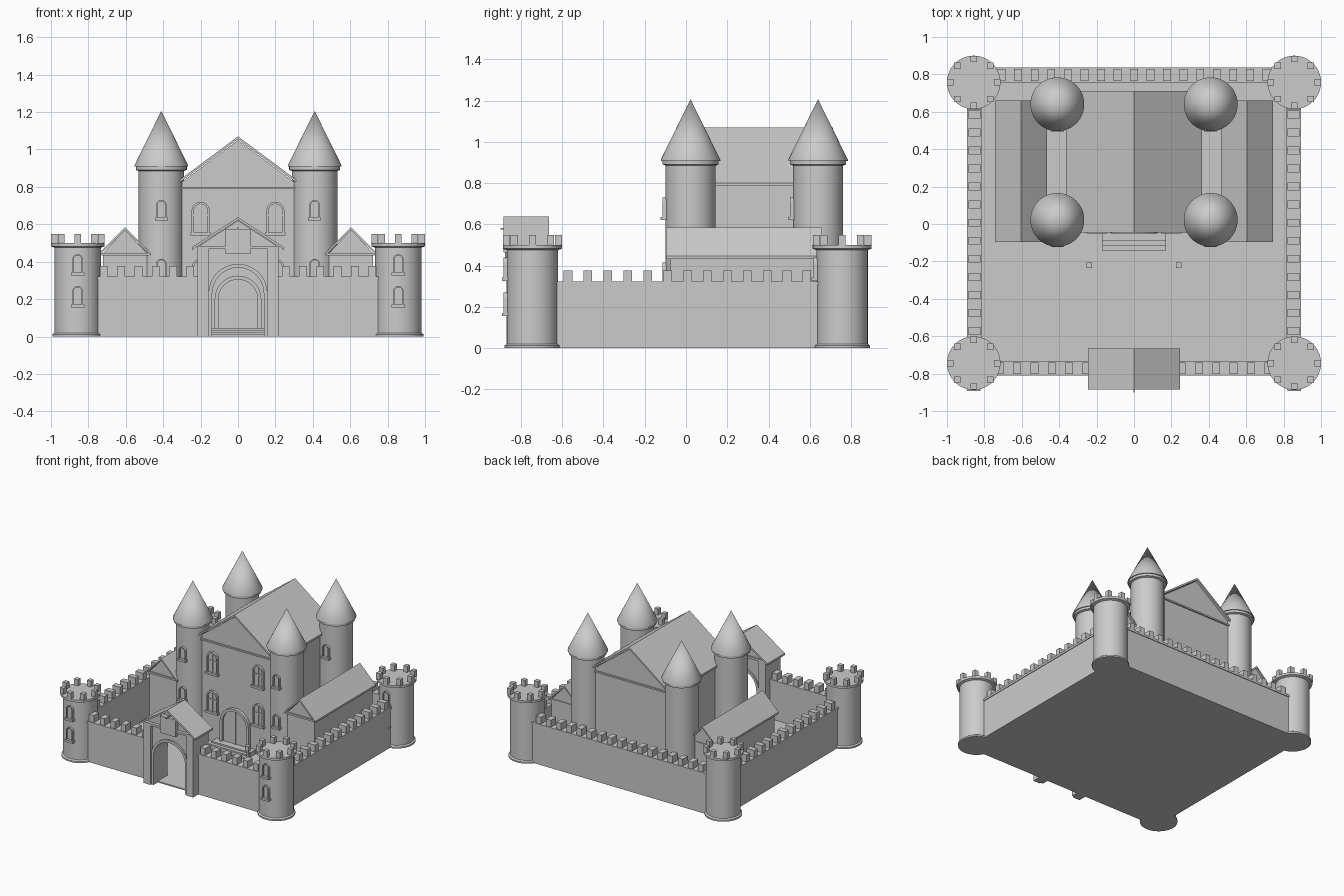
import bpy, bmesh
from math import cos, sin, pi, radians

if "Cube" in bpy.data.objects:
    bpy.data.objects.remove(bpy.data.objects["Cube"])

stone = bpy.data.materials.new("stone_grey")
stone.use_nodes = True
GREY = (0.6, 0.6, 0.6, 1)
stone.diffuse_color = GREY
stone.node_tree.nodes["Principled BSDF"].inputs["Base Color"].default_value = GREY


def finish(name, bm, smooth=False):
    bmesh.ops.recalc_face_normals(bm, faces=bm.faces)
    mesh = bpy.data.meshes.new(name)
    bm.to_mesh(mesh)
    bm.free()
    mesh.materials.append(stone)
    obj = bpy.data.objects.new(name, mesh)
    bpy.context.scene.collection.objects.link(obj)
    if smooth:
        bpy.ops.object.select_all(action='DESELECT')
        obj.select_set(True)
        bpy.context.view_layer.objects.active = obj
        bpy.ops.object.shade_smooth_by_angle(angle=radians(30))
    return obj


def add_prism(bm, pts, y0, y1):
    """Extrude an (x, z) outline along y."""
    a = [bm.verts.new((x, y0, z)) for x, z in pts]
    b = [bm.verts.new((x, y1, z)) for x, z in pts]
    bm.faces.new(a)
    bm.faces.new(b[::-1])
    for i in range(len(a)):
        j = (i + 1) % len(a)
        bm.faces.new((a[i], b[i], b[j], a[j]))


def add_box(bm, x0, x1, y0, y1, z0, z1):
    add_prism(bm, [(x0, z0), (x1, z0), (x1, z1), (x0, z1)], y0, y1)


def prism(name, pts, y0, y1):
    bm = bmesh.new()
    add_prism(bm, pts, y0, y1)
    return finish(name, bm)


def box(name, *dims):
    bm = bmesh.new()
    add_box(bm, *dims)
    return finish(name, bm)


def lathe(name, cx, cy, profile, n=48):
    """Revolve (radius, z) pairs; a zero radius makes a tip."""
    bm = bmesh.new()
    rings = []
    for r, z in profile:
        count = n if r else 1
        rings.append([bm.verts.new((cx + r * cos(2 * pi * i / n), cy + r * sin(2 * pi * i / n), z))
                      for i in range(count)])
    for lo, hi in zip(rings, rings[1:]):
        for i in range(n):
            j = (i + 1) % n
            if len(hi) == 1:
                bm.faces.new((lo[i], lo[j], hi[0]))
            else:
                bm.faces.new((lo[i], lo[j], hi[j], hi[i]))
    for ring in (rings[0], rings[-1]):
        if len(ring) > 1:
            bm.faces.new(ring)
    return finish(name, bm, True)


def arch(cx, z, half, height, n=16):
    """Round-topped outline from bottom left over to bottom right."""
    spring = z + height - half
    curve = [(cx - half * cos(pi * i / n), spring + half * sin(pi * i / n)) for i in range(n + 1)]
    return [(cx - half, z)] + curve + [(cx + half, z)]


def arch_frame(bm, cx, z, half, height, t, y0, y1):
    add_prism(bm, arch(cx, z, half, height) + arch(cx, z, half - t, height - t)[::-1], y0, y1)


def window(name, cx, y, z, half, height, bars=False):
    """Arched frame, recessed pane and sill on a wall facing the front."""
    bm = bmesh.new()
    arch_frame(bm, cx, z, half, height, half * 0.25, y - 0.018, y + 0.04)
    add_prism(bm, arch(cx, z, half * 0.8, height - half * 0.2), y - 0.006, y + 0.03)
    add_box(bm, cx - half - 0.007, cx + half + 0.007, y - 0.026, y + 0.04, z - 0.01, z + 0.006)
    if bars:
        add_box(bm, cx - 0.004, cx + 0.004, y - 0.012, y, z, z + height - 0.01)
        add_box(bm, cx - half * 0.8, cx + half * 0.8, y - 0.012, y, z + height * 0.55, z + height * 0.55 + 0.008)
    return finish(name, bm)


def gable_roof(name, cx, half, eave, apex, y0, y1, t=0.015):
    return prism(name, [(cx - half, eave), (cx, apex), (cx + half, eave),
                        (cx + half, eave - t), (cx, apex - t), (cx - half, eave - t)], y0, y1)


def gable_body(name, cx, half, eave, apex, y0, y1):
    return prism(name, [(cx - half, 0.005), (cx + half, 0.005), (cx + half, eave),
                        (cx, apex), (cx - half, eave)], y0, y1)


TX, TY0, TY1 = 0.857, -0.744, 0.757

# Courtyard floor
box("courtyard_floor", -0.885, 0.885, -0.805, 0.832, 0, 0.01)

# Corner towers with crown, merlons and windows
for sx in (-1, 1):
    for ty in (TY0, TY1):
        cx = sx * TX
        lathe("corner_tower", cx, ty, [(0.135, 0), (0.135, 0.012), (0.124, 0.02), (0.124, 0.475),
                                       (0.143, 0.482), (0.143, 0.5)])
        bm = bmesh.new()
        for k in range(8):
            mx, my = cx + 0.125 * cos(k * pi / 4), ty + 0.125 * sin(k * pi / 4)
            add_box(bm, mx - 0.017, mx + 0.017, my - 0.017, my + 0.017, 0.495, 0.548)
        finish("corner_tower_merlons", bm)
        for z in (0.165, 0.335):
            window("corner_tower_window", cx, ty - 0.122, z, 0.028, 0.105)

# Curtain walls, each with coping and merlons
for sx in (-1, 1):
    xs = sorted((sx * 0.818, sx * 0.888))
    box("side_wall", *xs, TY0, TY1, 0, 0.308)
    box("side_wall_coping", xs[0] - 0.005, xs[1] + 0.005, TY0, TY1, 0.305, 0.322)
    bm = bmesh.new()
    for k in range(13):
        y = 0.007 + (k - 6) * 0.0965
        add_box(bm, xs[0] + 0.002, xs[1] - 0.002, y - 0.021, y + 0.021, 0.32, 0.377)
    finish("side_wall_merlons", bm)
    xs = sorted((sx * 0.17, sx * TX))
    box("front_wall", *xs, -0.805, -0.738, 0, 0.308)
    box("front_wall_coping", *xs, -0.81, -0.733, 0.305, 0.322)
    bm = bmesh.new()
    for k in range(6):
        x = sx * (0.255 + k * 0.0925)
        add_box(bm, x - 0.021, x + 0.021, -0.803, -0.74, 0.32, 0.377)
    finish("front_wall_merlons", bm)
box("back_wall", -TX, TX, 0.762, 0.832, 0, 0.308)
box("back_wall_coping", -TX, TX, 0.757, 0.837, 0.305, 0.322)
bm = bmesh.new()
for k in range(17):
    x = (k - 8) * 0.0885
    add_box(bm, x - 0.021, x + 0.021, 0.765, 0.83, 0.32, 0.377)
finish("back_wall_merlons", bm)

# Gatehouse with a through archway
gate = [(-0.2, 0), (-0.2, 0.49), (0, 0.62), (0.2, 0.49), (0.2, 0)]
prism("gatehouse", gate + arch(0, 0, 0.145, 0.375)[::-1], -0.845, -0.69)
bm = bmesh.new()
arch_frame(bm, 0, 0, 0.158, 0.388, 0.02, -0.858, -0.68)
finish("gate_arch_trim", bm)
for sx in (-1, 1):
    xs = sorted((sx * 0.157, sx * 0.217))
    box("gate_pillar", *xs, -0.87, -0.68, 0, 0.47)
gable_roof("gate_roof", 0, 0.245, 0.478, 0.638, -0.885, -0.665)
box("gate_tie_beam", -0.217, 0.217, -0.87, -0.68, 0.468, 0.485)
box("gate_panel", -0.067, 0.067, -0.878, -0.84, 0.44, 0.575)
box("gate_panel_peg", -0.004, 0.004, -0.9, -0.84, 0.575, 0.583)

# Keep hall
gable_body("keep_hall", 0, 0.335, 0.8, 1.05, -0.025, 0.695)
gable_roof("keep_roof", 0, 0.363, 0.8, 1.07, -0.045, 0.712)
for y in (-0.035, 0.695):
    box("keep_gable_board", -0.335, 0.335, y, y + 0.01, 0.788, 0.8)
for sx in (-1, 1):
    for z in (0.245, 0.55):
        window("keep_window", sx * 0.2, -0.025, z, 0.048, 0.17, True)

# Keep door and steps
bm = bmesh.new()
arch_frame(bm, 0, 0.04, 0.125, 0.285, 0.02, -0.05, 0)
add_prism(bm, arch(0, 0.04, 0.107, 0.267), -0.032, 0)
add_box(bm, -0.004, 0.004, -0.037, 0, 0.04, 0.3)
finish("keep_door", bm)
for k in range(3):
    box("keep_step", -0.17, 0.17, -0.143 + k * 0.027, -0.02, 0, 0.022 + k * 0.011)

# Keep towers with collars, cones and windows
for sx in (-1, 1):
    for ty in (0.022, 0.64):
        cx = sx * 0.41
        lathe("keep_tower", cx, ty, [(0.121, 0.005), (0.121, 0.885), (0.136, 0.89), (0.136, 0.91)])
        lathe("keep_tower_cone", cx, ty, [(0.144, 0.908), (0.144, 0.914), (0, 1.206)])
        for z in (0.315, 0.63):
            window("keep_tower_window", cx, ty - 0.119, z, 0.028, 0.1)

# Outbuildings beside the keep and posts before the steps
for sx in (-1, 1):
    cx = sx * 0.604
    gable_body("outbuilding", cx, 0.118, 0.445, 0.57, -0.075, 0.645)
    gable_roof("outbuilding_roof", cx, 0.138, 0.447, 0.584, -0.097, 0.66)
    box("outbuilding_tie", cx - 0.125, cx + 0.125, -0.085, 0.652, 0.432, 0.446)
    px = sx * 0.24
    box("lamp_post", px - 0.008, px + 0.008, -0.228, -0.212, 0, 0.13)
    box("lamp_head", px - 0.015, px + 0.015, -0.235, -0.205, 0.13, 0.17)
